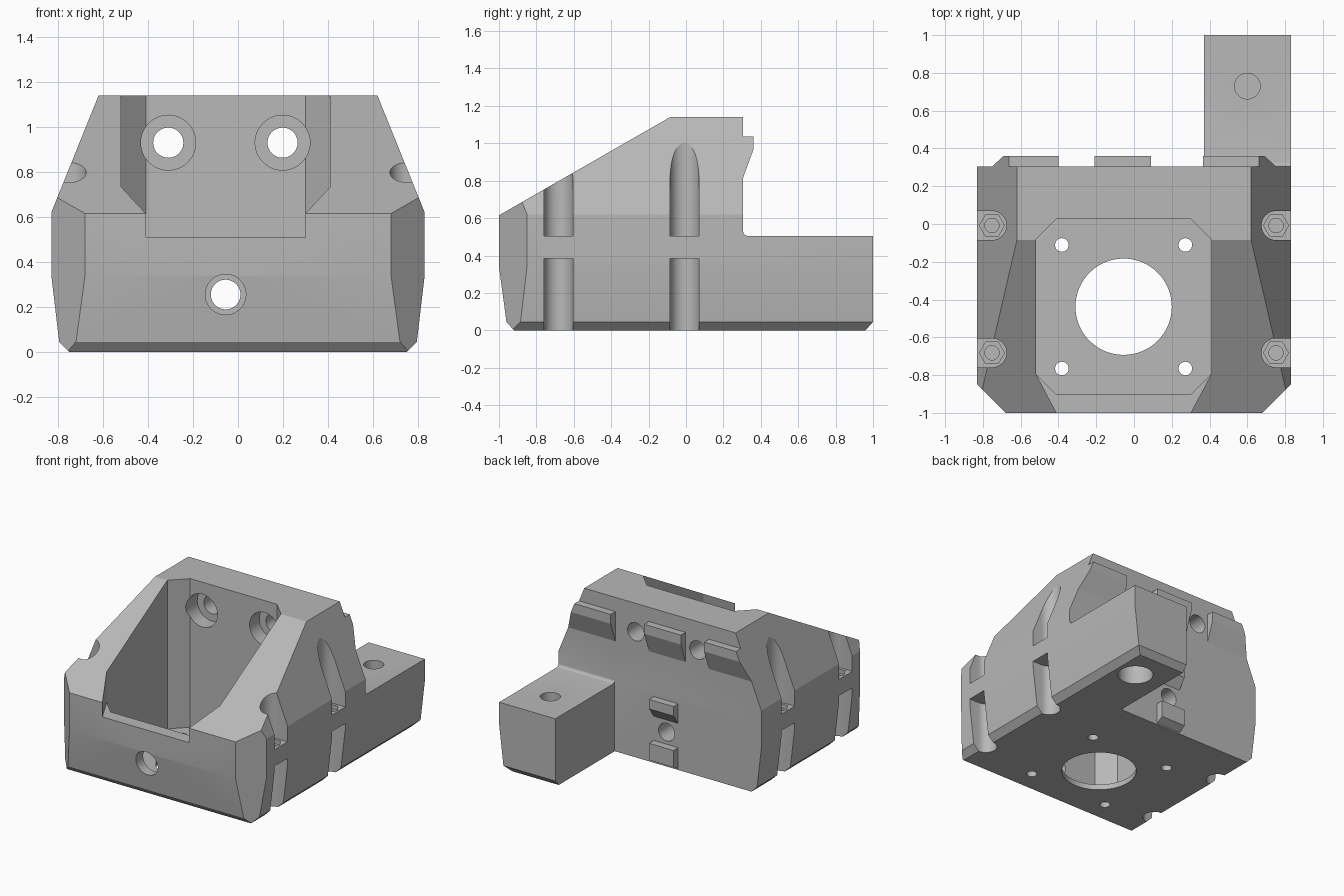
import bpy, bmesh, math
from mathutils import Matrix

old = bpy.data.objects.get("Cube")
if old:
    bpy.data.objects.remove(old, do_unlink=True)

grey = bpy.data.materials.new("matte_grey")
grey.use_nodes = True
grey.diffuse_color = (0.48, 0.48, 0.48, 1)
grey.node_tree.nodes["Principled BSDF"].inputs["Base Color"].default_value = (0.48, 0.48, 0.48, 1)


def make(name, bm):
    bmesh.ops.recalc_face_normals(bm, faces=bm.faces)
    mesh = bpy.data.meshes.new(name)
    bm.to_mesh(mesh)
    bm.free()
    mesh.materials.append(grey)
    ob = bpy.data.objects.new(name, mesh)
    bpy.context.collection.objects.link(ob)
    return ob


def prism(name, axis, points, lo, hi):
    """Extrude a 2D outline along an axis; outline uses the other two axes in order."""
    bm = bmesh.new()
    verts = []
    for a, b in points:
        co = [a, b]
        co.insert("xyz".index(axis), lo)
        verts.append(bm.verts.new(co))
    face = bm.faces.new(verts)
    moved = bmesh.ops.extrude_face_region(bm, geom=[face])["geom"]
    shift = [0, 0, 0]
    shift["xyz".index(axis)] = hi - lo
    bmesh.ops.translate(bm, vec=shift, verts=[v for v in moved if isinstance(v, bmesh.types.BMVert)])
    return make(name, bm)


def disc(a, b, r, n=48):
    return [(a + r * math.cos(2 * math.pi * i / n), b + r * math.sin(2 * math.pi * i / n)) for i in range(n)]


def combine(target, tool, operation):
    mod = target.modifiers.new("cut", "BOOLEAN")
    mod.operation, mod.solver, mod.object = operation, "EXACT", tool
    bpy.context.view_layer.update()
    done = target.evaluated_get(bpy.context.evaluated_depsgraph_get())
    mesh = bpy.data.meshes.new_from_object(done)
    target.modifiers.clear()
    target.data = mesh
    bpy.data.objects.remove(tool, do_unlink=True)


def cut(axis, points, lo, hi):
    combine(body, prism("cutter", axis, points, lo, hi), "DIFFERENCE")


def rect(a0, a1, b0, b1):
    return [(a0, b0), (a1, b0), (a1, b1), (a0, b1)]


# Side silhouette with the arm and its small fillet
BACK, ARM = 0.305, 0.505
fillet = [(BACK + 0.025 * (1 - math.cos(t)), ARM + 0.025 * (1 - math.sin(t)))
          for t in [i * math.pi / 8 for i in range(5)]]
side = [(-0.92, 0), (-0.96, 0.045), (-1, 0.34), (-1, 0.615), (-0.085, 1.14), (BACK, 1.14)]
side += fillet + [(1, ARM), (1, 0.045), (0.96, 0)]
body = prism("motor_mount_body", "x", side, -1, 1)
cut("y", rect(-1.2, 0.37, -0.1, 1.3), BACK, 1.2)

# Raised tabs on the back
upper_tab = [(0.2, 0.81), (BACK, 0.815), (0.36, 0.965), (0.36, 1.035), (0.2, 1.035)]
for x0, x1 in [(-0.9, -0.4), (-0.21, 0.09), (0.365, 0.9)]:
    combine(body, prism("upper_tab", "x", upper_tab, x0, x1), "UNION")
mid_tab = [(0.2, 0.345), (BACK, 0.345), (0.36, 0.42), (0.36, 0.49), (0.2, 0.49)]
low_tab = [(0.2, 0.01), (BACK, 0.01), (0.36, 0.04), (0.36, 0.165), (0.2, 0.165)]
for outline in (mid_tab, low_tab):
    combine(body, prism("lower_tab", "x", outline, -0.15, 0.05), "UNION")

# Front silhouette and chamfered front corners trim the block
half = [(0.65, -0.1), (0.75, 0), (0.795, 0.045), (0.83, 0.34), (0.83, 0.62), (0.58, 1.239)]
mirrored = [(-x, z) for x, z in reversed(half)]
combine(body, prism("front_trim", "y", half + mirrored, -1.2, 1.2), "INTERSECT")
plan = [(0.58, -1.1), (0.9, -0.78), (0.9, 1.2)]
plan += [(-x, y) for x, y in reversed(plan)]
combine(body, prism("plan_trim", "z", plan, -0.2, 1.4), "INTERSECT")

# Motor cavity and the wider opening above the front lip
CX, CY = -0.055, -0.438
octagon = []
for sx, sy in [(1, 1), (-1, 1), (-1, -1), (1, -1)]:
    pair = [(CX + sx * 0.465, CY + sy * 0.355), (CX + sx * 0.355, CY + sy * 0.465)]
    octagon += pair if sx * sy > 0 else pair[::-1]
cut("z", octagon, 0.04, 1.4)
opening = [(-0.41, -1.2), (-0.41, -1), (-0.52, -0.793), (-0.52, -0.3),
           (0.41, -0.3), (0.41, -0.793), (0.3, -1), (0.3, -1.2)]
cut("z", opening, 0.508, 1.4)

# Motor shaft hole and its four screw holes
cut("z", disc(CX, CY, 0.255, 64), -0.1, 0.2)
for sx in (-1, 1):
    for sy in (-1, 1):
        cut("z", disc(CX + sx * 0.327, CY + sy * 0.327, 0.036, 24), -0.1, 0.2)

# Counterbored holes through the back wall, and the front access hole
for x, z, r_hole, r_bore in [(-0.31, 0.93, 0.067, 0.122), (0.198, 0.93, 0.067, 0.122), (CX, 0.255, 0.066, 0.09)]:
    cut("y", disc(x, z, r_hole), -0.3, 0.5)
    cut("y", disc(x, z, r_bore), -0.12, 0.14)
cut("y", disc(CX, 0.255, 0.09), -1.2, -0.7)

# Side bolt channels, split by a shelf with a nut recess
for sx in (-1, 1):
    for y in (-0.682, -0.008):
        arc = [(sx * (0.752 - 0.077 * math.sin(t)), y + 0.077 * math.cos(t))
               for t in [i * math.pi / 20 for i in range(21)]]
        channel = [(sx * 1.0, y + 0.077)] + arc + [(sx * 1.0, y - 0.077)]
        cut("z", channel, -0.1, 0.383)
        cut("z", channel, 0.505, 1.4)
        cut("z", disc(sx * 0.752, y, 0.066, 6), 0.475, 0.6)
        cut("z", disc(sx * 0.752, y, 0.038, 24), 0.42, 0.6)

# Arm bolt hole: bored from below, pilot from above
cut("z", disc(0.6, 0.73, 0.12), -0.1, 0.3)
cut("z", disc(0.6, 0.73, 0.068), 0.34, 0.7)

# Keep edges crisp and bores smooth
bpy.ops.object.select_all(action="DESELECT")
body.select_set(True)
bpy.context.view_layer.objects.active = body
bpy.ops.object.shade_smooth_by_angle(angle=math.radians(20))
